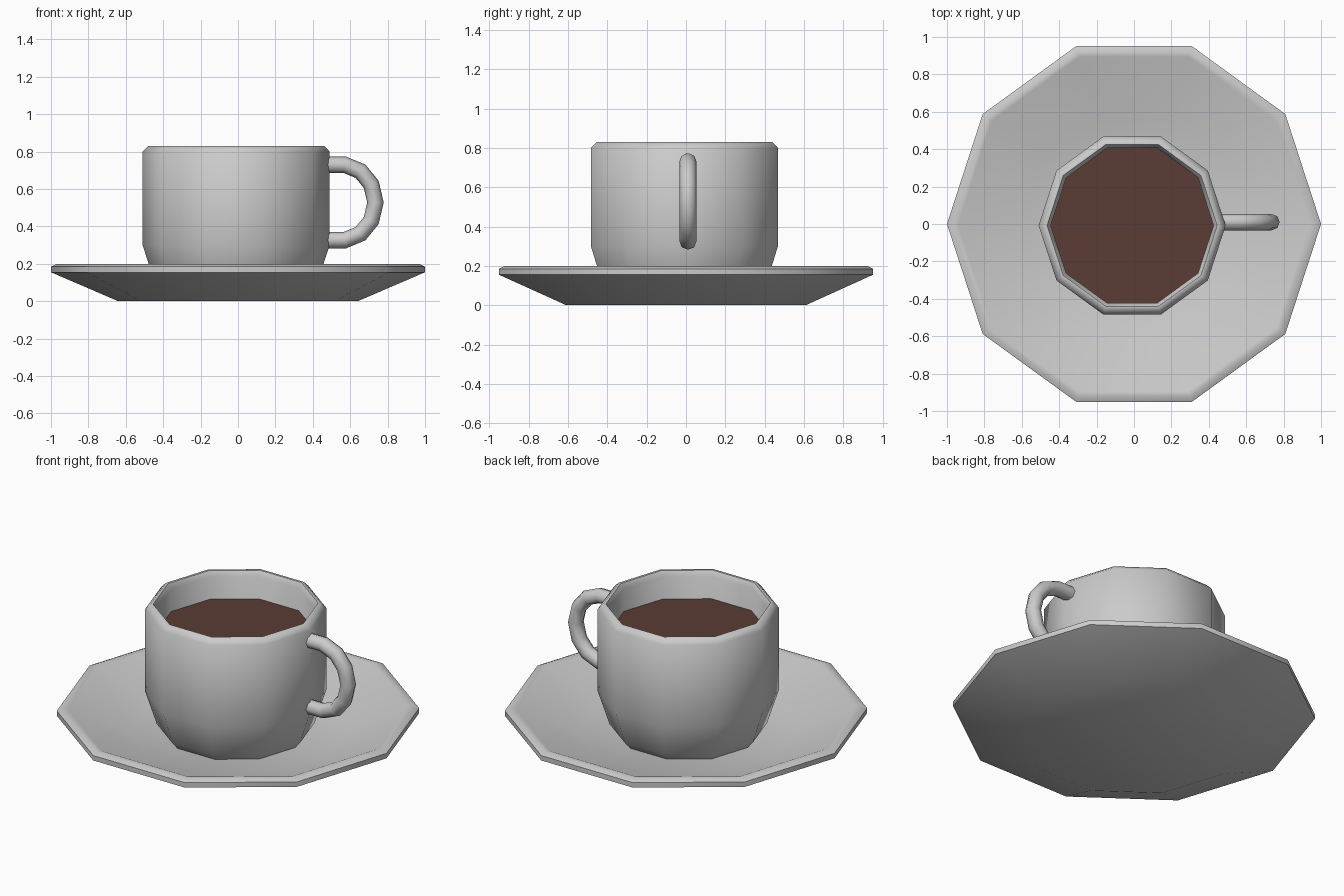
import bpy, bmesh, math
from mathutils import Vector

if "Cube" in bpy.data.objects:
    bpy.data.objects.remove(bpy.data.objects["Cube"])


def material(name, rgb):
    m = bpy.data.materials.new(name)
    m.diffuse_color = (*rgb, 1)
    m.use_nodes = True
    m.node_tree.nodes["Principled BSDF"].inputs["Base Color"].default_value = m.diffuse_color
    return m


china = material("grey china", (0.6, 0.6, 0.6))
brown = material("coffee brown", (0.105, 0.045, 0.035))


def finish(name, bm, mat, angle=50):
    bmesh.ops.recalc_face_normals(bm, faces=bm.faces)
    me = bpy.data.meshes.new(name)
    bm.to_mesh(me)
    bm.free()
    me.materials.append(mat)
    ob = bpy.data.objects.new(name, me)
    bpy.context.collection.objects.link(ob)
    bpy.ops.object.select_all(action='DESELECT')
    ob.select_set(True)
    bpy.context.view_layer.objects.active = ob
    bpy.ops.object.shade_smooth_by_angle(angle=math.radians(angle))
    return ob


def skin(bm, rings):
    # bridge successive rings with quads and cap both ends
    for a, b in zip(rings, rings[1:]):
        n = len(a)
        for i in range(n):
            j = (i + 1) % n
            bm.faces.new((a[i], a[j], b[j], b[i]))
    bm.faces.new(rings[0])
    bm.faces.new(rings[-1])


def lathe(name, profile, mat, cx=0, cy=0, sides=10):
    bm = bmesh.new()
    rings = [[bm.verts.new((cx + r * math.cos(math.tau * i / sides),
                            cy + r * math.sin(math.tau * i / sides), z))
              for i in range(sides)] for r, z in profile]
    skin(bm, rings)
    return finish(name, bm, mat)


# saucer: flat base, sloping underside, bevelled rim, shallow dish
lathe("saucer", [(0.64, 0), (1.0, 0.155), (1.0, 0.185), (0.97, 0.2),
                 (0.94, 0.195), (0.60, 0.06)], china)

# cup: rounded foot, straight wall, bevelled rim, hollow inside
CX, CY = -0.01, -0.008
lathe("cup", [(0.40, 0.06), (0.435, 0.10), (0.50, 0.30), (0.50, 0.80),
              (0.47, 0.83), (0.455, 0.83), (0.435, 0.80), (0.435, 0.32),
              (0.37, 0.14)], china, CX, CY)

# coffee surface
lathe("coffee", [(0.42, 0.60), (0.435, 0.665)], brown, CX, CY)

# handle: octagonal tube swept along a C-shaped path
half = [(0.45, 0.73), (0.57, 0.73), (0.655, 0.695), (0.712, 0.625)]
path = half + [(0.735, 0.528)] + [(x, 1.056 - z) for x, z in reversed(half)]
bm = bmesh.new()
rings = []
for k, (x, z) in enumerate(path):
    a = Vector(path[max(k - 1, 0)])
    b = Vector(path[min(k + 1, len(path) - 1)])
    t = (b - a).normalized()
    ring = []
    for i in range(8):
        ang = math.tau * i / 8
        u, v = 0.044 * math.cos(ang), 0.044 * math.sin(ang)
        ring.append(bm.verts.new((x - t.y * u, 0.01 + v, z + t.x * u)))
    rings.append(ring)
skin(bm, rings)
finish("handle", bm, china)
